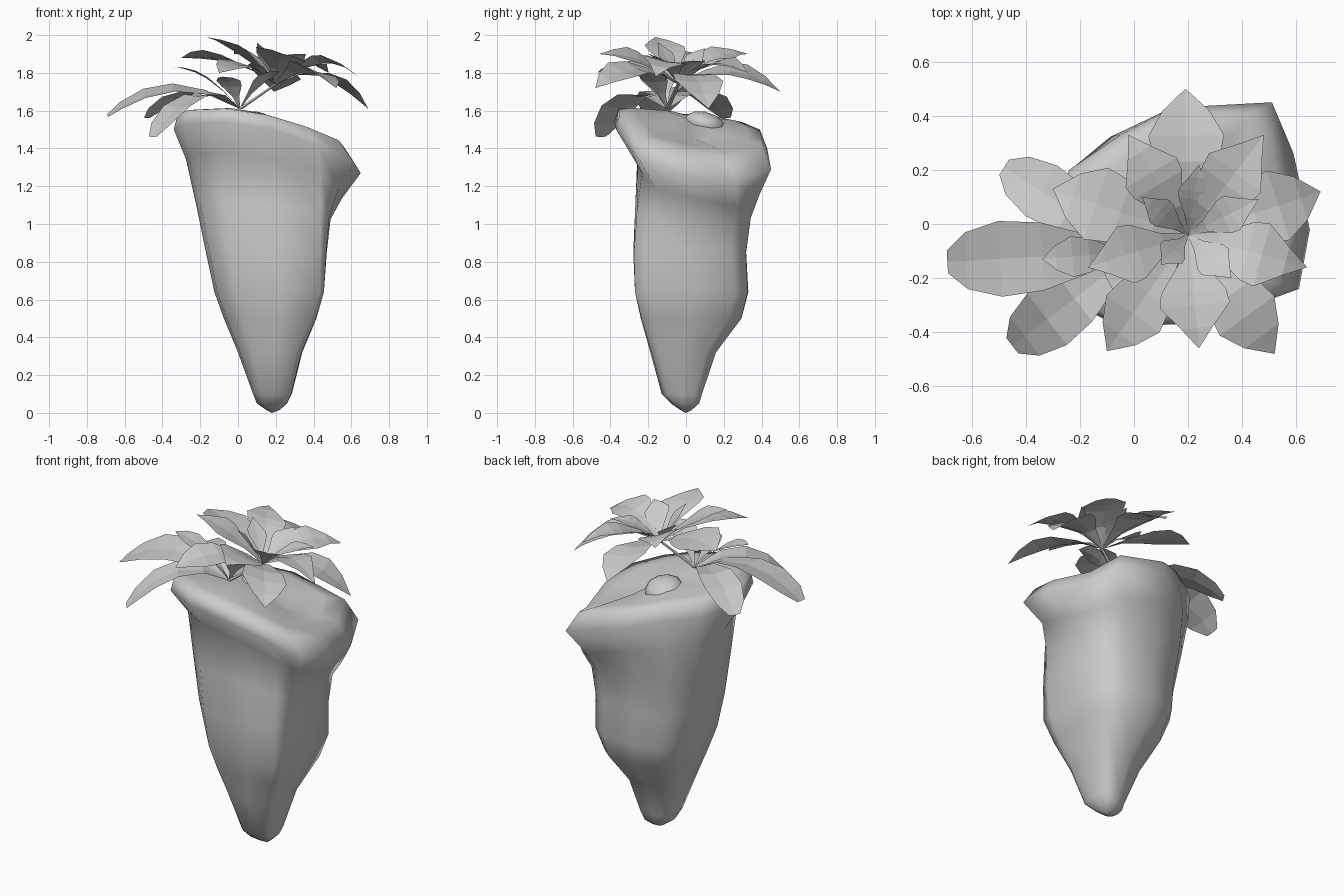
import bpy, bmesh, math
from mathutils import Vector

cube = bpy.data.objects.get("Cube")
if cube:
    bpy.data.objects.remove(cube, do_unlink=True)

grey = bpy.data.materials.new("plain grey")
grey.use_nodes = True
colour = (0.6, 0.6, 0.6, 1)
grey.diffuse_color = colour
grey.node_tree.nodes["Principled BSDF"].inputs["Base Color"].default_value = colour


def make_object(name, bm, smooth=None):
    mesh = bpy.data.meshes.new(name)
    bm.to_mesh(mesh)
    bm.free()
    mesh.materials.append(grey)
    obj = bpy.data.objects.new(name, mesh)
    bpy.context.collection.objects.link(obj)
    if smooth:
        bpy.ops.object.select_all(action='DESELECT')
        obj.select_set(True)
        bpy.context.view_layer.objects.active = obj
        bpy.ops.object.shade_smooth_by_angle(angle=math.radians(smooth))
    return obj


# Root body: rim outline with heights, and a skewed shaft outline in unit form
RIM = [(-.34, -.08, 1.50), (-.24, .2, 1.48), (-.05, .33, 1.45), (.14, .43, 1.40),
       (.51, .45, 1.29), (.59, .26, 1.22), (.65, -.02, 1.27), (.61, -.24, 1.33),
       (.42, -.31, 1.42), (.18, -.37, 1.50), (-.06, -.38, 1.54), (-.28, -.26, 1.53)]
SHAFT = [(-1, 0), (-.93, .52), (-.68, .87), (-.1, 1), (.6, .99), (.95, .76),
         (1, 0), (1, -.75), (.93, -1), (.2, -1), (-.62, -.98), (-.95, -.6)]
# height, share of rim tilt, share of shaft outline, x min, x max, y min, y max
LEVELS = [(.015, 0, .4, .15, .22, -.03, .03), (.05, 0, .4, .1, .26, -.08, .07),
          (.1, 0, .5, .08, .285, -.13, .085), (.32, 0, .7, 0, .34, -.19, .16),
          (.5, 0, .9, -.075, .415, -.24, .295), (.64, 0, 1, -.125, .455, -.27, .33),
          (.85, 0, .9, -.17, .47, -.28, .32), (1.07, .3, .8, -.22, .49, -.27, .345),
          (1.27, .9, .5, -.275, .55, -.26, .39), (1.42, 1, 0, -.34, .65, -.38, .45),
          (1.515, .8, 0, -.32, .57, -.36, .41), (1.53, .7, 0, -.24, .46, -.27, .33),
          (1.54, .5, 0, -.05, .3, -.1, .15)]

bm = bmesh.new()
rings = []
for z, tilt, mix, x0, x1, y0, y1 in LEVELS:
    ring = []
    for (x, y, h), (p, q) in zip(RIM, SHAFT):
        u = (1 - mix) * (x + .34) / .99 + mix * (p + 1) / 2
        v = (1 - mix) * (y + .38) / .83 + mix * (q + 1) / 2
        ring.append(bm.verts.new((x0 + u * (x1 - x0), y0 + v * (y1 - y0),
                                  z + tilt * (h - 1.42))))
    rings.append(ring)
n = len(RIM)
for low, high in zip(rings, rings[1:]):
    for i in range(n):
        j = (i + 1) % n
        bm.faces.new((low[i], low[j], high[j], high[i]))
bottom = bm.verts.new((.18, 0, 0))
top = bm.verts.new((.13, .02, 1.55))
for i in range(n):
    j = (i + 1) % n
    bm.faces.new((rings[0][j], rings[0][i], bottom))
    bm.faces.new((rings[-1][i], rings[-1][j], top))
bmesh.ops.recalc_face_normals(bm, faces=bm.faces)
make_object("root_body", bm, 80)

# Small lump on the sloping top
bm = bmesh.new()
bmesh.ops.create_icosphere(bm, subdivisions=2, radius=1)
for v in bm.verts:
    v.co = Vector((.08 + .11 * v.co.x, .1 + .11 * v.co.y,
                   1.53 + .065 * v.co.z - .02 * v.co.y))
make_object("top_lump", bm, 60)

# Leaves: shallow folded blades bent along an arched midrib
POINTED = [(0, .04), (.25, .3), (.5, .85), (.68, 1), (.85, .62), (1, 0)]
STAR = [(0, .04), (.25, .35), (.5, .93), (.62, 1), (.82, .45), (1, 0)]
BLUNT = [(0, .06), (.25, .5), (.5, .9), (.72, 1), (.9, .75), (1, .3)]


def leaf(name, base, tip, width, arch, profile, slope):
    base, tip = Vector(base), Vector(tip)
    run = tip - base
    side = Vector((-run.y, run.x, 0)).normalized()
    side.z = side.dot(Vector(slope))
    bm = bmesh.new()
    rows = []
    for t, w in profile:
        mid = base + run * t + Vector((0, 0, 4 * arch * t * (1 - t)))
        half = side * (w * width / 2)
        lift = Vector((0, 0, w * width * .05))
        rows.append([bm.verts.new(p) for p in (mid - half + lift, mid, mid + half + lift)])
    for a, b in zip(rows, rows[1:]):
        for k in (0, 1):
            bm.faces.new((a[k], a[k + 1], b[k + 1], b[k]))
    bmesh.ops.remove_doubles(bm, verts=bm.verts, dist=.0005)
    return make_object(name, bm)


LOW = (.01, -.1, 1.61)
HIGH = (.2, -.04, 1.74)
LEVEL = (0, 0, 0)
CROWN = (-.28, -.12, 0)
GROUPS = [
    ("long_leaf", LOW, BLUNT, (0, .17, 0), [((-.69, -.14, 1.57), .28, .12)]),
    ("side_leaf", LOW, BLUNT, LEVEL, [((-.48, .21, 1.56), .22, .11),
                                      ((-.45, -.45, 1.46), .24, .14)]),
    ("short_leaf", LOW, POINTED, LEVEL, [((-.34, -.13, 1.83), .15, .05),
                                         ((-.08, -.24, 1.78), .15, .03),
                                         ((.22, -.22, 1.81), .17, .04)]),
    ("lower_leaf", HIGH, POINTED, CROWN, [((-.3, .13, 1.88), .28, .05), ((.19, .5, 1.7), .28, .09),
                                          ((.69, .12, 1.61), .27, .11), ((.52, -.48, 1.72), .25, .09),
                                          ((-.1, -.47, 1.8), .24, .07)]),
    ("upper_leaf", HIGH, STAR, CROWN, [((-.17, -.16, 1.99), .22, .04), ((-.02, .33, 1.9), .22, .06),
                                       ((.48, .33, 1.8), .24, .08), ((.64, -.16, 1.78), .24, .1),
                                       ((.24, -.46, 1.9), .26, .05)]),
    ("inner_leaf", HIGH, STAR, CROWN, [((.03, .1, 1.93), .11, .02), ((.24, .22, 1.88), .12, .02),
                                       ((.46, .09, 1.86), .14, .04), ((.36, -.2, 1.9), .14, .03),
                                       ((.1, -.15, 1.96), .11, .02)]),
]
for name, base, profile, slope, leaves in GROUPS:
    for i, (tip, width, arch) in enumerate(leaves, 1):
        leaf(f"{name}_{i}", base, tip, width, arch, profile, slope)

# Thin stem joining the crown to the body
bm = bmesh.new()
ends = []
for p, r in ((LOW, .015), (HIGH, .01)):
    ends.append([bm.verts.new((p[0] + r * math.cos(a * math.tau / 5),
                               p[1] + r * math.sin(a * math.tau / 5), p[2])) for a in range(5)])
for i in range(5):
    j = (i + 1) % 5
    bm.faces.new((ends[0][i], ends[0][j], ends[1][j], ends[1][i]))
make_object("crown_stem", bm)
